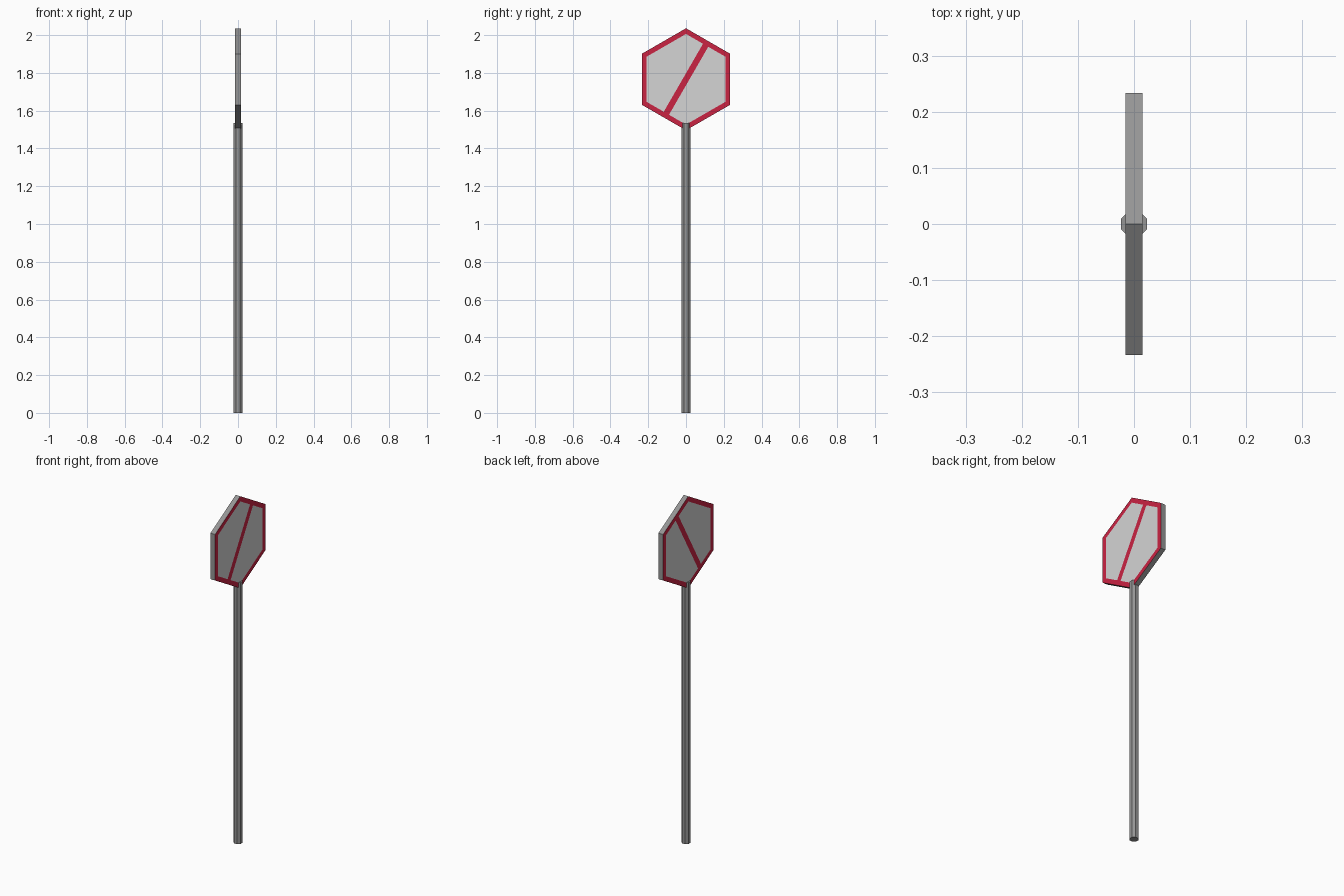
import bpy
import bmesh
from math import radians, sin, cos
from mathutils import Matrix, Vector

cube = bpy.data.objects.get("Cube")
if cube:
    bpy.data.objects.remove(cube, do_unlink=True)


def make_material(name, color):
    mat = bpy.data.materials.new(name)
    mat.use_nodes = True
    mat.diffuse_color = (*color, 1)
    mat.node_tree.nodes["Principled BSDF"].inputs["Base Color"].default_value = (*color, 1)
    return mat


grey = make_material("metal grey", (0.30, 0.30, 0.30))
white = make_material("panel light grey", (0.66, 0.66, 0.66))
red = make_material("sign red", (0.59, 0.017, 0.055))


def add_object(name, bm, materials):
    mesh = bpy.data.meshes.new(name)
    bm.normal_update()
    bm.to_mesh(mesh)
    bm.free()
    for mat in materials:
        mesh.materials.append(mat)
    obj = bpy.data.objects.new(name, mesh)
    bpy.context.collection.objects.link(obj)
    return obj


SIGN_R, SIGN_T = 0.27, 0.03
SIGN_Z = 2 - SIGN_R * cos(radians(30))
POLE_TOP = SIGN_Z - SIGN_R * cos(radians(30)) + 0.003

# Octagonal pole with flats facing the axes
bm = bmesh.new()
radius = 0.023 / cos(radians(22.5))
bmesh.ops.create_cone(bm, cap_ends=True, segments=8, radius1=radius, radius2=radius,
                      depth=POLE_TOP,
                      matrix=Matrix.Translation((0, 0, POLE_TOP / 2))
                      @ Matrix.Rotation(radians(22.5), 4, "Z"))
add_object("pole", bm, [grey])

# Hexagonal sign plate facing both sides, points toward front and back
bm = bmesh.new()
bmesh.ops.create_cone(bm, cap_ends=True, segments=6, radius1=SIGN_R, radius2=SIGN_R,
                      depth=SIGN_T,
                      matrix=Matrix.Translation((0, 0, SIGN_Z))
                      @ Matrix.Rotation(radians(90), 4, "Y")
                      @ Matrix.Rotation(radians(90), 4, "Z"))
bm.normal_update()

# Red border ring inset on both broad faces
panels = [f for f in bm.faces if abs(f.normal.x) > 0.9]
ring = bmesh.ops.inset_individual(bm, faces=panels, thickness=0.026, use_even_offset=True)
for f in ring["faces"]:
    f.material_index = 2
for f in panels:
    f.material_index = 1

# Diagonal red stripe cut across both panels
center = Vector((0, 0, SIGN_Z))
across = Vector((0, sin(radians(60)), -cos(radians(60))))
half = 0.016
for side in (-1, 1):
    faces = [f for f in bm.faces if f.material_index == 1]
    geom = faces + list({e for f in faces for e in f.edges}) + list({v for f in faces for v in f.verts})
    bmesh.ops.bisect_plane(bm, geom=geom, plane_co=center + across * half * side, plane_no=across)
for f in bm.faces:
    if f.material_index == 1 and abs((f.calc_center_median() - center).dot(across)) < half:
        f.material_index = 2
add_object("sign_plate", bm, [grey, white, red])
